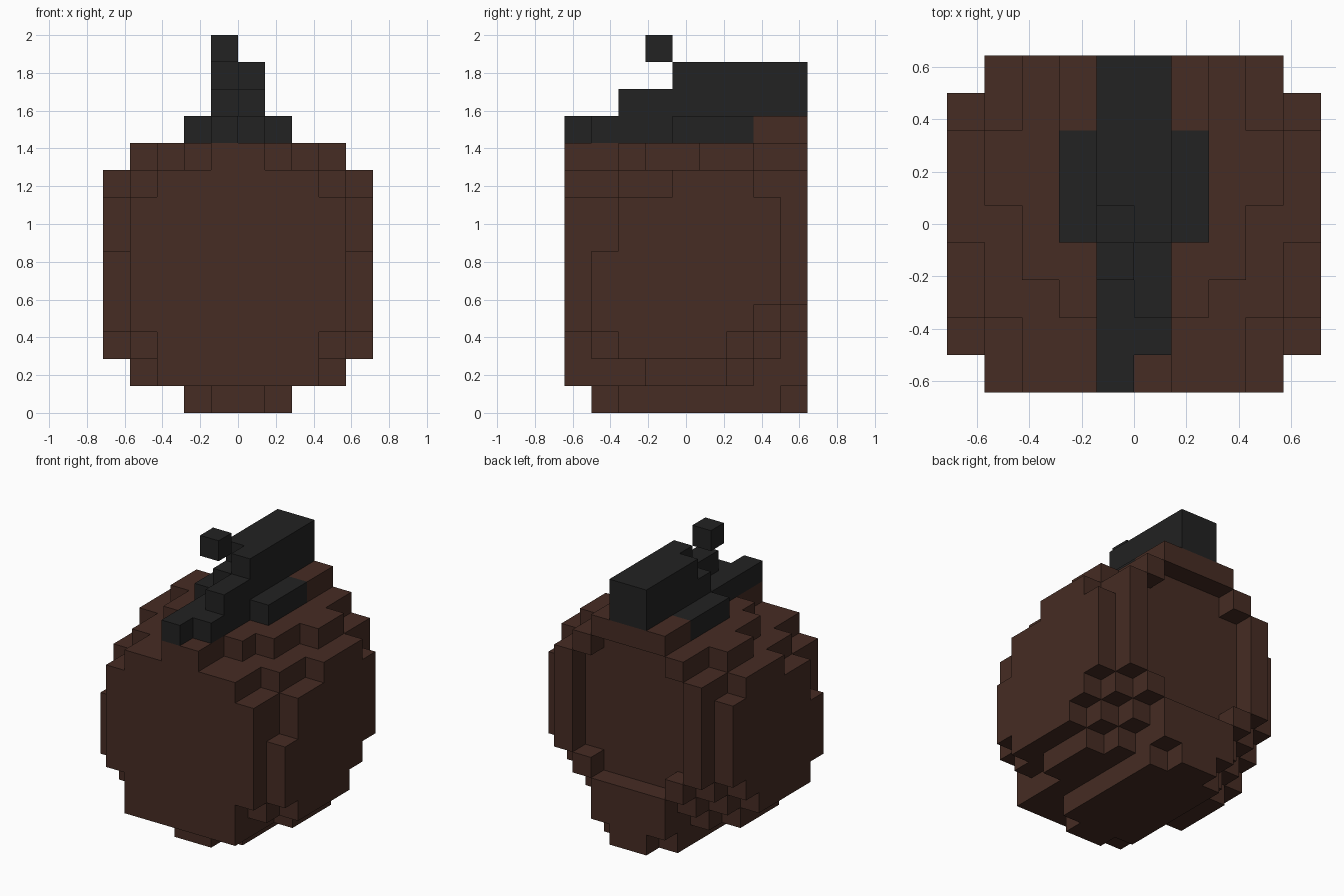
import bpy
import bmesh
from mathutils import Vector

cube = bpy.data.objects.get("Cube")
if cube:
    bpy.data.objects.remove(cube, do_unlink=True)

UNIT = 2 / 14
WIDTH, DEPTH = 10, 9


def make_material(name, color):
    mat = bpy.data.materials.new(name)
    mat.use_nodes = True
    mat.diffuse_color = color
    mat.node_tree.nodes["Principled BSDF"].inputs["Base Color"].default_value = color
    return mat


def fill(cells, columns, first_y, last_y, bottom, top):
    """Add a box of blocks, for the given columns, to a set of cells."""
    for x in columns:
        for y in range(first_y, last_y + 1):
            for z in range(bottom, top):
                cells.add((x, y, z))


def build_blocks(name, cells, solid, material):
    """Make one mesh from the outside faces of a set of blocks."""
    bm = bmesh.new()
    corners = {}

    def corner(point):
        key = tuple(point)
        if key not in corners:
            x, y, z = key
            corners[key] = bm.verts.new(
                Vector((x - WIDTH / 2, y - DEPTH / 2, z)) * UNIT)
        return corners[key]

    for cell in sorted(cells):
        for axis in range(3):
            for side in (0, 1):
                neighbour = list(cell)
                neighbour[axis] += 2 * side - 1
                if tuple(neighbour) in solid:
                    continue
                u, v = (axis + 1) % 3, (axis + 2) % 3
                loop = []
                for du, dv in ((0, 0), (1, 0), (1, 1), (0, 1)):
                    point = list(cell)
                    point[axis] += side
                    point[u] += du
                    point[v] += dv
                    loop.append(corner(point))
                bm.faces.new(loop if side else loop[::-1])

    # Join the small squares into large flat faces
    bmesh.ops.dissolve_limit(bm, angle_limit=0.01, verts=bm.verts, edges=bm.edges)
    mesh = bpy.data.meshes.new(name)
    bm.to_mesh(mesh)
    bm.free()
    mesh.materials.append(material)
    obj = bpy.data.objects.new(name, mesh)
    bpy.context.scene.collection.objects.link(obj)
    return obj


# Round body: slices from the side to the middle, mirrored.
# Each run is first row, last row, bottom, top; the last row is the open back rim.
side_slice = [(1, 1, 3, 6), (2, 3, 2, 8), (4, 5, 2, 9), (6, 6, 3, 9), (7, 7, 4, 8)]
shoulder_slice = [(0, 0, 3, 8), (1, 1, 2, 8), (2, 2, 2, 9), (3, 4, 1, 9),
                  (5, 5, 1, 10), (6, 6, 2, 10), (7, 7, 3, 9), (8, 8, 4, 9)]
outer_slice = [(0, 2, 1, 9), (3, 6, 1, 10), (7, 7, 2, 10),
               (8, 8, 3, 4), (8, 8, 9, 10)]
inner_slice = [(0, 1, 1, 9), (2, 6, 0, 10), (7, 7, 0, 11),
               (8, 8, 1, 3), (8, 8, 10, 11)]
middle_slice = [(0, 0, 1, 10), (1, 6, 0, 10), (7, 7, 0, 11),
                (8, 8, 0, 3), (8, 8, 10, 11)]

body = set()
slices = (side_slice, shoulder_slice, outer_slice, inner_slice, middle_slice)
for index, runs in enumerate(slices):
    for run in runs:
        fill(body, (index, WIDTH - 1 - index), *run)

# Dark crest on top, stepping up toward the back
crest = set()
fill(crest, (3, 6), 4, 6, 10, 11)
fill(crest, (4,), 0, 6, 10, 11)
fill(crest, (5,), 1, 6, 10, 11)
fill(crest, (4,), 4, 8, 11, 12)
fill(crest, (5,), 2, 8, 11, 12)
fill(crest, (4,), 5, 8, 12, 13)
fill(crest, (5,), 4, 8, 12, 13)

# Loose block above the crest
tip = set()
fill(tip, (4,), 3, 3, 13, 14)

brown = make_material("dark brown", (0.061, 0.025, 0.017, 1))
black = make_material("soft black", (0.016, 0.016, 0.016, 1))
solid = body | crest | tip
build_blocks("body", body, solid, brown)
build_blocks("crest", crest, solid, black)
build_blocks("crest_tip", tip, solid, black)
